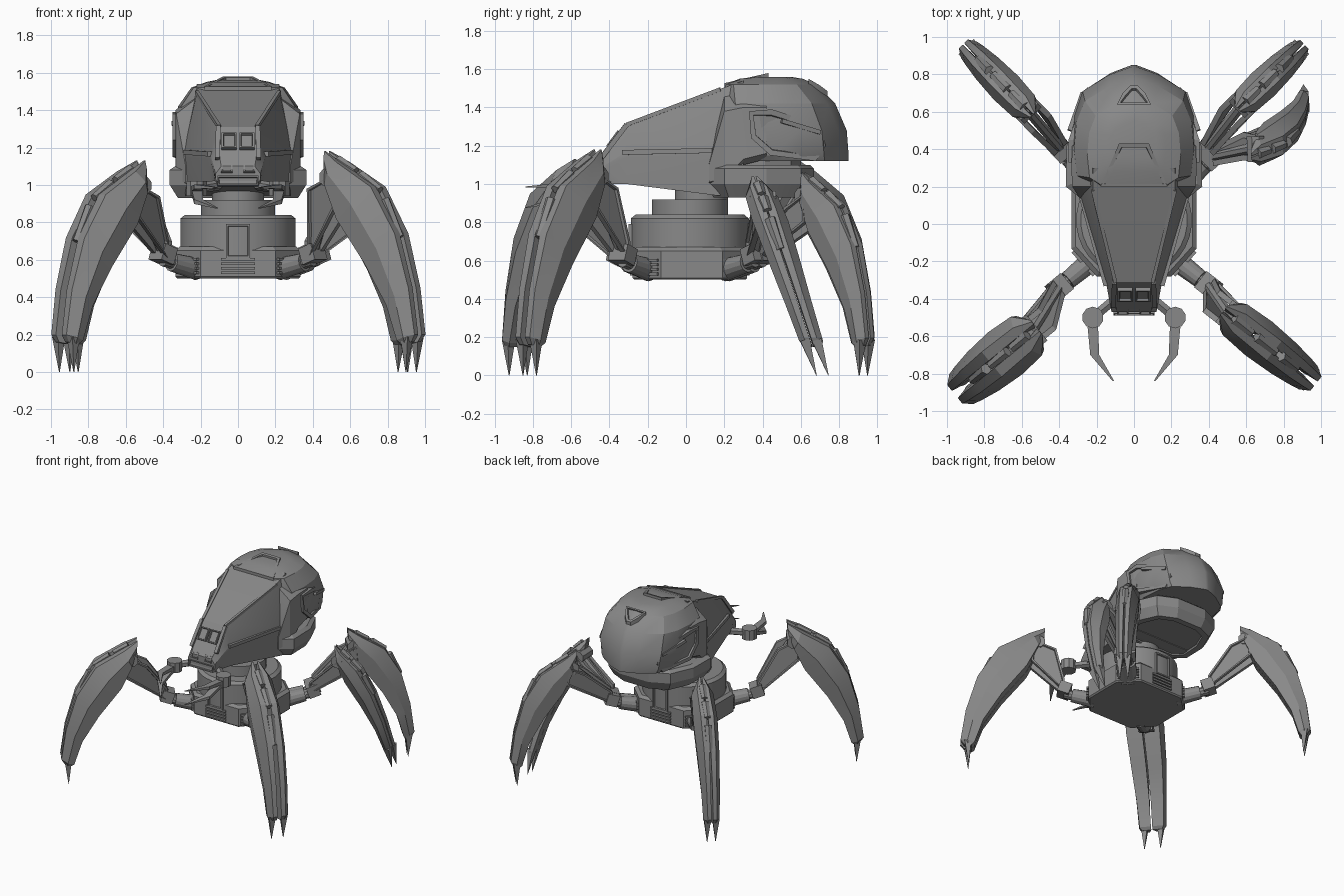
import bpy, bmesh, math
from mathutils import Vector

cube = bpy.data.objects.get("Cube")
if cube:
    bpy.data.objects.remove(cube, do_unlink=True)

grey = bpy.data.materials.new("plain_grey")
grey.use_nodes = True
grey.diffuse_color = (0.25, 0.25, 0.25, 1)
grey.node_tree.nodes["Principled BSDF"].inputs["Base Color"].default_value = (0.25, 0.25, 0.25, 1)
parts = []


def finish(name, bm):
    bmesh.ops.remove_doubles(bm, verts=bm.verts, dist=0.0005)
    bmesh.ops.recalc_face_normals(bm, faces=bm.faces)
    mesh = bpy.data.meshes.new(name)
    bm.to_mesh(mesh)
    bm.free()
    mesh.materials.append(grey)
    ob = bpy.data.objects.new(name, mesh)
    bpy.context.collection.objects.link(ob)
    parts.append(ob)
    return ob


def loft(name, sections, panel=0):
    """Skin a list of equal-length closed sections; panel insets the last cap."""
    bm = bmesh.new()
    rings = [[bm.verts.new(p) for p in s] for s in sections]
    n = len(rings[0])
    for a, b in zip(rings, rings[1:]):
        for i in range(n):
            j = (i + 1) % n
            bm.faces.new((a[i], a[j], b[j], b[i]))
    bm.faces.new(rings[0][::-1])
    cap = bm.faces.new(rings[-1])
    if panel:
        bmesh.ops.recalc_face_normals(bm, faces=bm.faces)
        bmesh.ops.inset_region(bm, faces=[cap], thickness=panel, depth=0)
        bmesh.ops.inset_region(bm, faces=[cap], thickness=0.004, depth=-0.015)
    return finish(name, bm)


def rod(name, a, b, ra, rb=None, sides=12):
    a, b = Vector(a), Vector(b)
    rb = ra if rb is None else rb
    q = (b - a).to_track_quat('Z', 'Y')
    rings = []
    for c, r in ((a, ra), (b, rb)):
        rings.append([c + q @ Vector((r * math.cos(t), r * math.sin(t), 0))
                      for t in ((k + 0.5) * math.tau / sides for k in range(sides))])
    return loft(name, rings)


def box(name, c, size, normal=(0, 0, 1), panel=0):
    """Box with its z axis along the given normal."""
    q = Vector(normal).to_track_quat('Z', 'Y')
    x, y, z = (s / 2 for s in size)
    rings = [[Vector(c) + q @ Vector((sx * x, sy * y, h))
              for sx, sy in ((-1, -1), (1, -1), (1, 1), (-1, 1))] for h in (-z, z)]
    return loft(name, rings, panel)


def mirrored(half):
    return half + [(-x, *r) for x, *r in half[::-1]]


# Base: octagonal foot plate with a round drum on it
def octagon(z, s):
    half = [(0.2, -0.3), (0.335, -0.15), (0.335, 0.17), (0.2, 0.3)]
    return [(x * s, y * s + 0.02, z) for x, y in mirrored(half)]


loft("base_plate", [octagon(z, s) for z, s in ((0.5, 0.97), (0.51, 1), (0.65, 1), (0.67, 0.93))])
rod("base_drum", (0, 0.02, 0.6), (0, 0.02, 0.82), 0.31, sides=32)
rod("drum_rim", (0, 0.02, 0.82), (0, 0.02, 0.84), 0.31, 0.285, sides=32)
rod("neck_ring", (0, 0.02, 0.83), (0, 0.02, 0.92), 0.2, sides=24)
rod("neck_post", (0, 0.08, 0.9), (0, 0.08, 1.0), 0.14, sides=20)
for s in (-1, 1):
    box("drum_hatch", (0, 0.02 + s * 0.3, 0.7), (0.13, 0.18, 0.04), (0, s, 0), 0.015)
    for k in range(4):
        slat = 0.53 + k * 0.024
        box("vent_slat", (0, 0.02 + s * 0.302, slat), (0.18, 0.014, 0.02), (0, s, 0))
        for side in (-1, 1):
            box("corner_vent_slat", (side * 0.27, 0.02 + s * 0.23, slat), (0.17, 0.014, 0.02), (side * 0.75, s * 0.66, 0))

# Snout: tapering wedge with a sloped roof
snout = [(-0.47, 0.09, 1.1, 0.12, 1.06, 0.10, 1.00), (-0.42, 0.10, 1.16, 0.13, 1.10, 0.12, 1.00),
         (-0.31, 0.10, 1.31, 0.15, 1.17, 0.15, 1.00), (0.16, 0.22, 1.49, 0.29, 1.18, 0.28, 0.94),
         (0.3, 0.22, 1.54, 0.31, 1.18, 0.28, 0.94)]
loft("snout", [[(x, y, z) for x, z in mirrored([(wt, zt), (wm, zm), (wm, zm - 0.03), (wb, zb)])]
               for y, wt, zt, wm, zm, wb, zb in snout])
for s in (-1, 1):
    rod("snout_roof_rail", (s * 0.1, -0.31, 1.31), (s * 0.22, 0.18, 1.495), 0.014, sides=4)
    rod("snout_side_rail", (s * 0.15, -0.33, 1.165), (s * 0.28, 0.14, 1.175), 0.018, sides=4)
    box("nose_window", (s * 0.047, -0.375, 1.232), (0.08, 0.1, 0.03), (0, -0.15, 0.11), 0.012)
    box("nose_eye", (s * 0.06, -0.455, 1.085), (0.06, 0.05, 0.04), (0, -1, 0.5), 0.01)
    rod("nose_frame", (s * 0.11, -0.44, 1.14), (s * 0.105, -0.31, 1.31), 0.018, sides=4)
box("nose_lip", (0, -0.46, 1.02), (0.22, 0.05, 0.05), (0, -1, 0.2), 0.01)

# Collar between snout and dome
collar = [(0.12, 0.28, 1.1, 0.98), (0.2, 0.33, 1.38, 1.0), (0.3, 0.335, 1.4, 1.1), (0.42, 0.33, 1.4, 1.13)]
loft("collar", [[(x, y, z) for x, z in mirrored([(0.2, zt + 0.1), (w, zt), (w, zb + 0.03), (w - 0.05, zb)])]
                for y, w, zt, zb in collar])


# Dome: stacked faceted rings
def ring(z, w, yf, yb):
    d = yb - yf
    half = [(0.65, 0), (0.95, 0.1), (1, 0.35), (0.96, 0.6), (0.82, 0.79), (0.4, 0.93), (0.04, 1)]
    return [(x * w, yf + y * d, z) for x, y in mirrored(half)]


loft("dome", [ring(*r) for r in ((1.12, 0.29, 0.25, 0.85), (1.15, 0.31, 0.24, 0.85), (1.28, 0.335, 0.22, 0.84),
     (1.42, 0.32, 0.2, 0.78), (1.52, 0.25, 0.2, 0.68), (1.55, 0.17, 0.28, 0.61), (1.56, 0.12, 0.36, 0.55))])
loft("roof_hatch", [[(x, y, z + h) for x, y, z in mirrored([(0.18, 0.2, 1.515), (0.08, 0.43, 1.568)])]
                    for h in (-0.03, 0.012)], 0.025)
loft("rear_hatch_dome", [[(x, y, z + h) for x, y, z in mirrored([(0.09, 0.64, 1.535), (0.06, 0.7, 1.5), (0.02, 0.74, 1.47)])]
                         for h in (-0.03, 0.015)], 0.02)

# Side viewports on the dome
port = [(0.33, 1.38), (0.34, 1.24), (0.44, 1.15), (0.68, 1.12), (0.73, 1.2), (0.7, 1.31), (0.45, 1.39)]
for s in (-1, 1):
    loft("side_viewport", [[(s * (x - max(0, y - 0.45) * 0.35), y, z) for y, z in port] for x in (0.26, 0.35)], 0.03)
    rod("viewport_brow", (s * 0.345, 0.5, 1.33), (s * 0.275, 0.7, 1.27), 0.016, sides=4)


# Lower jaw plate with recessed underside
def jaw(z, s):
    half = [(0.25, 0.11), (0.365, 0.2), (0.36, 0.42), (0.28, 0.6), (0.13, 0.67)]
    return [(x * s, 0.39 + (y - 0.39) * s, z) for x, y in mirrored(half)]


loft("lower_jaw", [jaw(*r) for r in ((1.1, 0.92), (1.08, 1), (1.0, 1), (0.93, 0.88))], 0.05)
loft("jaw_core", [jaw(z, 0.75) for z in (1.05, 1.16)])

# Front pincers
for s in (-1, 1):
    rod("pincer_arm", (s * 0.1, -0.4, 1.0), (s * 0.22, -0.5, 0.98), 0.028, sides=6)
    rod("pincer_joint", (s * 0.22, -0.5, 0.94), (s * 0.22, -0.5, 1.02), 0.058, sides=10)
    for up in (-1, 1):
        path = [(0.22, -0.55, 0.97 + up * 0.01), (0.21, -0.7, 0.95 + up * 0.04), (0.11, -0.84, 0.93 + up * 0.055)]
        widths = (0.028, 0.024, 0.004)
        loft("pincer_claw", [[(s * (x + i * w), y, z + j * w * 0.5) for i, j in ((-1, -1), (1, -1), (1, 1), (-1, 1))]
                             for (x, y, z), w in zip(path, widths)])

# Legs: outer reach/height, inner reach/height, plate width
blade = [(-0.05, 1.18, -0.04, 1.1, 0.025), (0.15, 1.12, 0.04, 1.0, 0.09), (0.58, 0.99, 0.2, 0.82, 0.1),
         (0.87, 0.74, 0.54, 0.58, 0.09), (1.03, 0.45, 0.79, 0.36, 0.075), (1.1, 0.2, 0.91, 0.17, 0.065),
         (1.05, 0.16, 0.95, 0.15, 0.05)]


def leg(name, socket, hip, knee, foot, top, gap, wide, lean=0):
    knee, foot = Vector(knee), Vector(foot)
    d = foot - knee
    t = Vector((-d.y, d.x)).normalized()

    def at(u, z, off):
        z *= 1 + (top / 1.18 - 1) * min(1, z)
        p = knee + d * u + t * off
        return Vector((p.x, p.y + lean * (top - z), z))

    h = Vector((*hip, 0.64))
    for s in (-1, 1):
        rows = []
        for uo, zo, ui, zi, w in blade:
            w *= wide
            um, zm = (uo + ui) / 2, (zo + zi) / 2
            rows.append([at(uo, zo, s * gap), at(uo, zo, s * (gap + 0.5 * w)), at(um, zm, s * (gap + w)),
                         at(ui, zi, s * (gap + 0.85 * w)), at(ui, zi, s * gap * 0.2)])
        loft(name + "_blade", rows)
        tip = gap + 0.03 * wide
        rod(name + "_toe_spike", at(1.0, 0.19, s * tip), at(0.99, 0, s * tip), 0.036, 0.002, 4)
        # Upper arm side plates widening up to the knee
        across = Vector((t.x, t.y, 0)) * s
        loft(name + "_arm_plate", [[h + across * k + Vector((0, 0, -0.04)), h + across * k + Vector((0, 0, 0.06)),
             at(-0.2, 0.98, s * (k + 0.025)), at(0.1, 1.05, s * (k + 0.025)), at(0.14, 0.88, s * (k + 0.025))]
             for k in (0.02, 0.05)], 0.015)
    rod(name + "_arm_piston", h, at(0.02, 1.02, 0), 0.03, sides=8)
    rod(name + "_knee", at(0.04, 1.04, -0.075 * wide), at(0.04, 1.04, 0.075 * wide), 0.05, sides=8)
    # Pistons lying in the slot between the blades
    for (u0, z0), (u1, z1) in (((0.08, 1.13), (0.3, 1.07)), ((0.36, 1.05), (0.6, 0.97)), ((0.66, 0.92), (0.85, 0.72))):
        rod(name + "_slot_piston", at(u0, z0, 0), at(u1, z1, 0), 0.03, 0.024, 6)
    # Socket, sleeve and hip block
    a = Vector((*socket, 0.55))
    b = Vector((*hip, 0.6))
    rod(name + "_socket", a, a.lerp(b, 0.75), 0.06, 0.05, 14)
    rod(name + "_hip_axle", a.lerp(b, 0.7), b, 0.036, sides=10)
    axis = b - a
    box(name + "_hip_block", b + Vector((0, 0, 0.03)), (0.11, 0.09, 0.09), (axis.x, axis.y, 0.08))


leg("front_left_leg", (0.22, -0.19), (0.4, -0.33), (0.5, -0.48), (0.93, -0.82), 1.18, 0.015, 1)
leg("front_right_leg", (-0.22, -0.19), (-0.4, -0.34), (-0.54, -0.57), (-0.92, -0.88), 1.13, 0.025, 1.2)
leg("back_left_leg", (0.22, 0.22), (0.39, 0.4), (0.57, 0.63), (0.88, 0.93), 1.06, 0.006, 0.8)
leg("back_right_leg", (-0.22, 0.22), (-0.39, 0.4), (-0.56, 0.6), (-0.88, 0.93), 1.12, 0.006, 0.85)
leg("middle_left_leg", (0.25, 0.2), (0.42, 0.36), (0.64, 0.36), (0.91, 0.37), 1.04, 0.004, 0.9, 0.33)

# Keep hard edges while softening the rounded parts
bpy.ops.object.select_all(action='DESELECT')
for ob in parts:
    ob.select_set(True)
bpy.context.view_layer.objects.active = parts[0]
bpy.ops.object.shade_smooth_by_angle(angle=math.radians(22))
